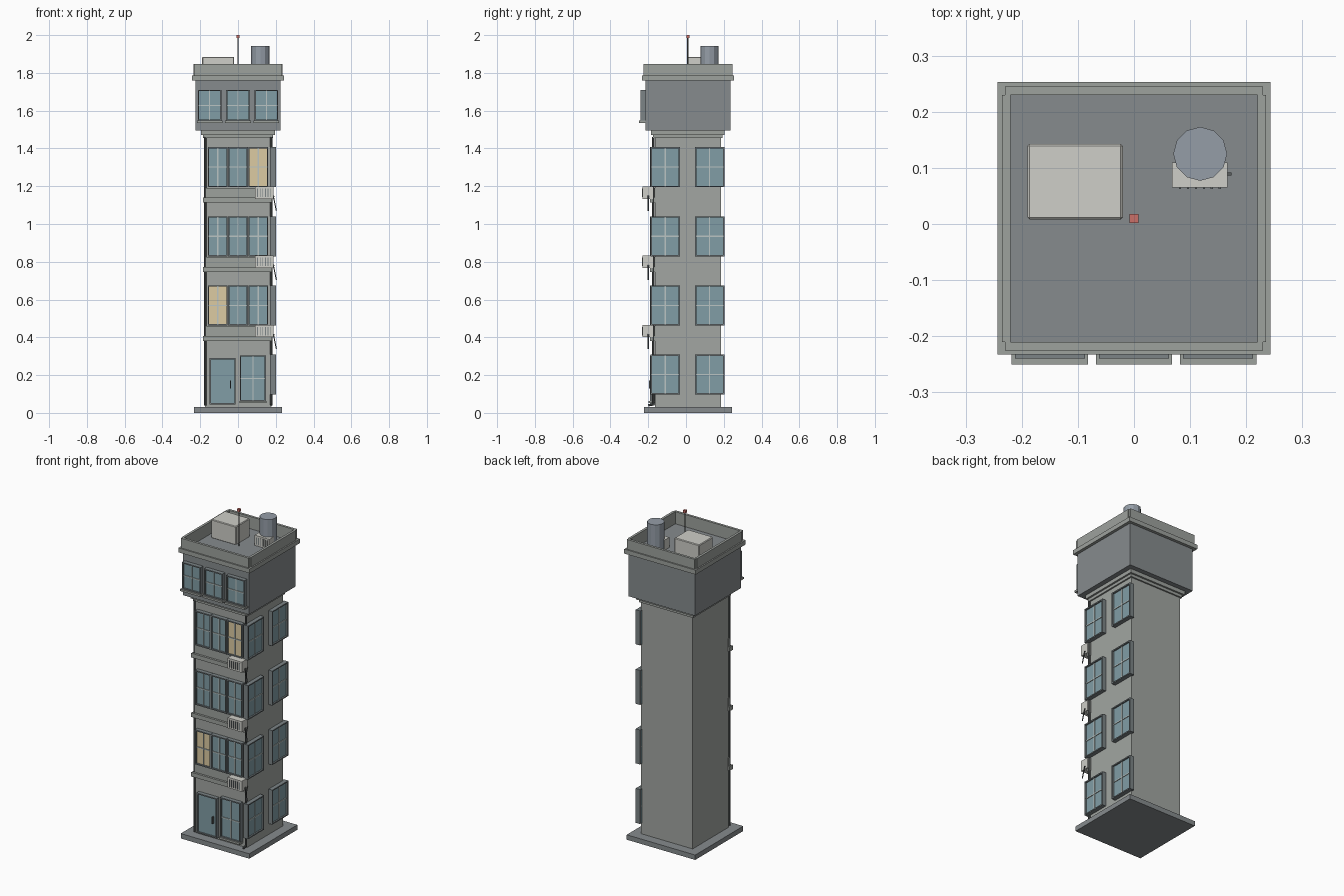
import bpy, bmesh
from mathutils import Matrix, Vector

if "Cube" in bpy.data.objects:
    bpy.data.objects.remove(bpy.data.objects["Cube"])

CY = 0.01  # tower centre in y


def mat(name, r, g, b):
    m = bpy.data.materials.new(name)
    m.diffuse_color = (r, g, b, 1)
    m.use_nodes = True
    m.node_tree.nodes["Principled BSDF"].inputs["Base Color"].default_value = m.diffuse_color
    return m


GLASS = mat("glass", 0.22, 0.34, 0.38)
LIT = mat("lit_glass", 0.72, 0.60, 0.36)
FRAME = mat("frame", 0.20, 0.23, 0.24)
MULLION = mat("mullion", 0.50, 0.56, 0.55)
WALL = mat("wall", 0.36, 0.38, 0.36)
UPPER = mat("upper_wall", 0.24, 0.26, 0.27)
TRIM = mat("trim", 0.34, 0.36, 0.34)
DARK = mat("dark", 0.10, 0.11, 0.11)
PALE = mat("pale", 0.62, 0.62, 0.58)
TANK = mat("tank", 0.30, 0.34, 0.39)
RED = mat("red", 0.60, 0.16, 0.14)


def finish(name, bm, material):
    me = bpy.data.meshes.new(name)
    bm.to_mesh(me)
    bm.free()
    me.materials.append(material)
    ob = bpy.data.objects.new(name, me)
    bpy.context.collection.objects.link(ob)
    return ob


def boxes(name, spans, material):
    """One object from (x0, x1, y0, y1, z0, z1) spans."""
    bm = bmesh.new()
    for x0, x1, y0, y1, z0, z1 in spans:
        c = Vector((x0 + x1, y0 + y1, z0 + z1)) / 2
        m = Matrix.Translation(c) @ Matrix.Diagonal((x1 - x0, y1 - y0, z1 - z0, 1))
        bmesh.ops.create_cube(bm, size=1, matrix=m)
    return finish(name, bm, material)


def slab(name, h, z0, z1, material):
    """Square slab of half-width h centred on the tower."""
    return boxes(name, [(-h, h, CY - h, CY + h, z0, z1)], material)


def rod(name, a, b, r, sides, material):
    a, b = Vector(a), Vector(b)
    d = b - a
    rot = Vector((0, 0, 1)).rotation_difference(d).to_matrix().to_4x4()
    bm = bmesh.new()
    bmesh.ops.create_cone(bm, cap_ends=True, segments=sides, radius1=r, radius2=r,
                          depth=d.length, matrix=Matrix.Translation((a + b) / 2) @ rot)
    return finish(name, bm, material)


def window(name, side, face, u, w, z0, z1, glass=GLASS, cross=True):
    """Framed window standing proud of a wall; side is 'front' or 'right'."""
    def span(u0, u1, d, a, b):
        if side == "front":
            return (u0, u1, face - d, face + 0.005, a, b)
        return (face - 0.005, face + d, u0, u1, a, b)
    l, r, t = u - w / 2, u + w / 2, 0.007
    zm = (z0 + z1) / 2
    boxes(name + "_frame", [span(l, l + t, 0.025, z0, z1), span(r - t, r, 0.025, z0, z1),
                            span(l + t, r - t, 0.025, z0, z0 + t),
                            span(l + t, r - t, 0.025, z1 - t, z1)], FRAME)
    boxes(name + "_glass", [span(l + t, r - t, 0.016, z0 + t, z1 - t)], glass)
    if cross:
        boxes(name + "_mullions", [span(u - 0.003, u + 0.003, 0.02, z0 + t, z1 - t),
                                   span(l + t, r - t, 0.02, zm - 0.003, zm + 0.003)], MULLION)


def air_unit(name, x0, x1, y0, y1, z0, z1):
    """Air conditioner with upright grille bars and a side pipe."""
    boxes(name, [(x0, x1, y0, y1, z0, z1)], PALE)
    step = (x1 - x0) / 7
    boxes(name + "_grille", [(x0 + step * i - 0.002, x0 + step * i + 0.002, y0 - 0.003, y0 + 0.002,
                              z0 + 0.01, z1 - 0.01) for i in range(1, 7)], FRAME)
    boxes(name + "_valve", [(x1 - 0.002, x1 + 0.007, y1 - 0.024, y1 - 0.018, z0 + 0.01, z0 + 0.016)], DARK)


# Main masses
slab("base_plinth", 0.233, 0, 0.03, UPPER)
slab("tower_shaft", 0.175, 0.03, 1.5, WALL)
slab("lower_cornice_step", 0.184, 1.455, 1.472, TRIM)
slab("lower_cornice", 0.195, 1.472, 1.495, TRIM)
slab("upper_block", 0.225, 1.495, 1.765, UPPER)

# Cornice and parapet rings
for nm, outer, inner, end, z0, z1 in (("roof_cornice", 0.243, 0.22, 0.243, 1.76, 1.787),
                                      ("parapet", 0.235, 0.22, 0.23, 1.787, 1.847)):
    boxes(nm, [(-end, end, CY - outer, CY - inner, z0, z1),
               (-end, end, CY + inner, CY + outer, z0, z1),
               (-outer, -inner, CY - inner, CY + inner, z0, z1),
               (inner, outer, CY - inner, CY + inner, z0, z1)], TRIM)
slab("roof_deck", 0.222, 1.76, 1.772, UPPER)

# Floors: front strips, side windows, ledges and air conditioners
FRONT = CY - 0.175
for f in range(4):
    z0 = 0.097 + 0.366 * f
    z1 = z0 + 0.212
    for k, y in enumerate((-0.11, 0.125)):
        window(f"side_window_{f}_{k}", "right", 0.175, y, 0.155, z0, z1)
    if f == 0:
        continue
    for k in range(3):
        lit = (f, k) in ((1, 0), (3, 2))
        window(f"front_window_{f}_{k}", "front", FRONT, (k - 1) * 0.107, 0.105, z0, z1,
               LIT if lit else GLASS)
    boxes(f"floor_ledge_{f}", [(-0.185, 0.18, FRONT - 0.025, FRONT + 0.005, z0 - 0.082, z0 - 0.056),
                               (-0.178, 0.178, FRONT - 0.012, FRONT + 0.005, z0 - 0.056, z0 - 0.004)], TRIM)
    air_unit(f"air_conditioner_{f}", 0.09, 0.187, -0.23, FRONT - 0.01, z0 - 0.062, z0 + 0.003)
    rod(f"air_hose_{f}", (0.187, -0.2, z0 - 0.045), (0.203, -0.2, z0 - 0.125), 0.003, 6, DARK)

# Ground floor door and shop window
window("door", "front", FRONT, -0.081, 0.138, 0.045, 0.29, cross=False)
boxes("door_handle", [(-0.042, -0.036, FRONT - 0.03, FRONT - 0.014, 0.13, 0.172)], DARK)
window("ground_window", "front", FRONT, 0.079, 0.138, 0.06, 0.305)
boxes("ground_window_sill", [(0.008, 0.15, FRONT - 0.033, FRONT, 0.052, 0.064)], TRIM)

# Upper block windows with sills
for k in range(3):
    x = (k - 1) * 0.15
    window(f"upper_window_{k}", "front", CY - 0.225, x, 0.125, 1.545, 1.71)
    boxes(f"upper_sill_{k}", [(x - 0.068, x + 0.068, -0.25, CY - 0.22, 1.535, 1.547)], TRIM)

# Drain pipes on the front corners
for nm, x in (("left", -0.174), ("right", 0.176)):
    rod(f"drain_pipe_{nm}", (x, FRONT - 0.008, 0.04), (x, FRONT - 0.008, 1.46), 0.006, 8, DARK)
rod("drain_spout", (0.176, FRONT - 0.005, 0.045), (0.176, FRONT - 0.035, 0.04), 0.006, 8, DARK)

# Roof equipment
hut = boxes("roof_hut", [(-0.19, -0.02, 0.008, 0.143, 1.77, 1.885)], PALE)
bev = hut.modifiers.new("bevel", "BEVEL")
bev.width, bev.segments = 0.004, 1
air_unit("roof_air_unit", 0.068, 0.167, 0.065, 0.11, 1.771, 1.835)
rod("water_tank", (0.118, 0.125, 1.77), (0.118, 0.125, 1.942), 0.048, 12, TANK)
rod("antenna_mast", (0, CY, 1.77), (0, CY, 1.99), 0.004, 6, DARK)
boxes("antenna_beacon", [(-0.008, 0.008, CY - 0.008, CY + 0.008, 1.984, 2.0)], RED)
